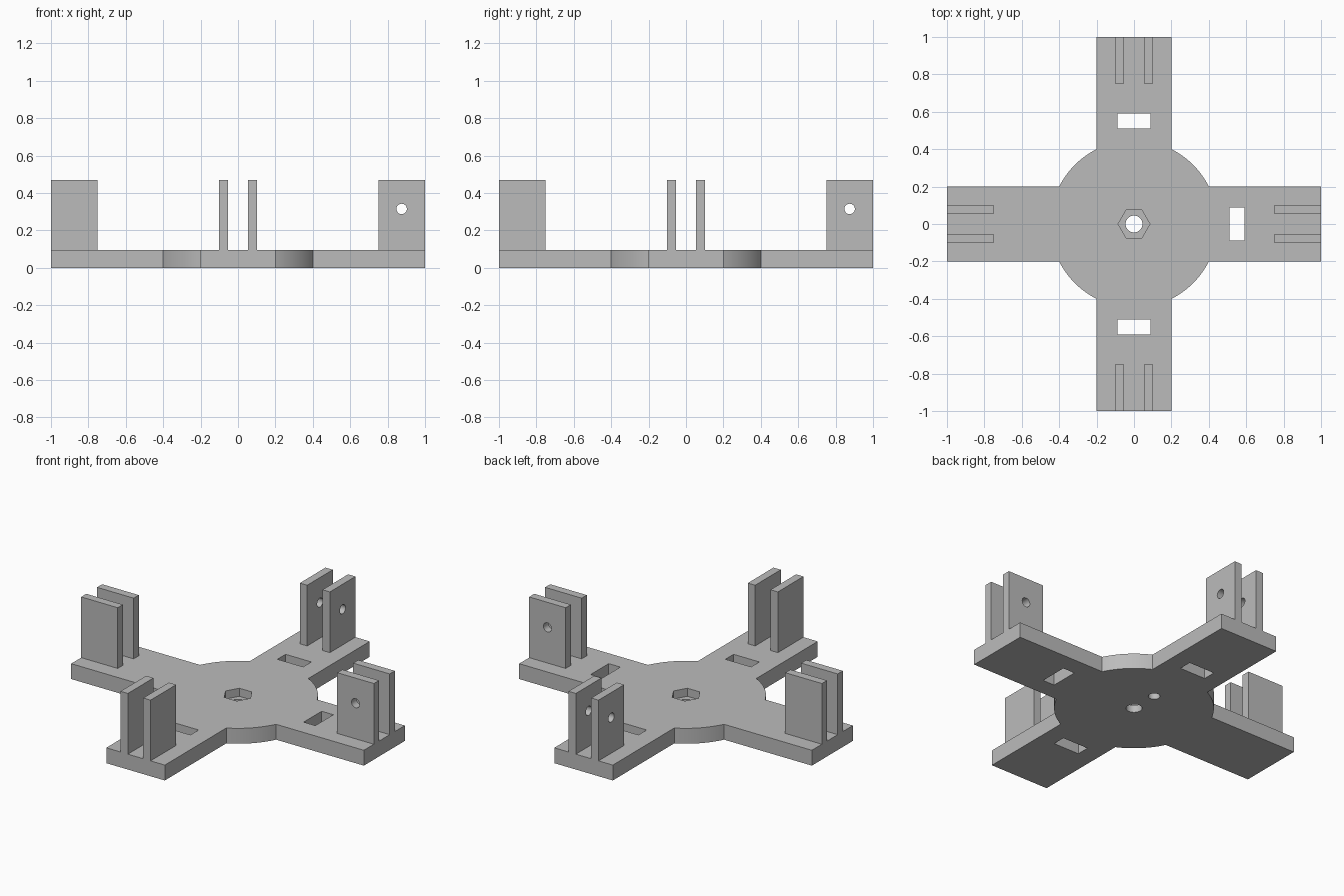
import bpy, bmesh, math
from mathutils import Matrix

cube = bpy.data.objects.get("Cube")
if cube:
    bpy.data.objects.remove(cube, do_unlink=True)

grey = bpy.data.materials.new("plain grey")
grey.use_nodes = True
GREY = (0.5, 0.5, 0.5, 1)
grey.diffuse_color = GREY
grey.node_tree.nodes["Principled BSDF"].inputs["Base Color"].default_value = GREY

PLATE_TOP = 0.095
ARM_HALF = 0.2
HUB_RADIUS = math.hypot(0.4, ARM_HALF)


def finish(name, bm):
    bmesh.ops.recalc_face_normals(bm, faces=bm.faces)
    mesh = bpy.data.meshes.new(name)
    bm.to_mesh(mesh)
    bm.free()
    obj = bpy.data.objects.new(name, mesh)
    mesh.materials.append(grey)
    bpy.context.collection.objects.link(obj)
    return obj


def prism(name, outline, z0, z1, matrix=Matrix()):
    bm = bmesh.new()
    face = bm.faces.new([bm.verts.new((x, y, z0)) for x, y in outline])
    side = bmesh.ops.extrude_face_region(bm, geom=[face])["geom"]
    top = [v for v in side if isinstance(v, bmesh.types.BMVert)]
    bmesh.ops.translate(bm, verts=top, vec=(0, 0, z1 - z0))
    bm.transform(matrix)
    return finish(name, bm)


def rect(x0, x1, y0, y1):
    return [(x0, y0), (x1, y0), (x1, y1), (x0, y1)]


def ring(radius, sides, x=0, y=0):
    turn = math.tau / sides
    return [(x + radius * math.cos(i * turn), y + radius * math.sin(i * turn))
            for i in range(sides)]


def cut(obj, cutter):
    mod = obj.modifiers.new("cut", "BOOLEAN")
    mod.operation, mod.solver, mod.object = "DIFFERENCE", "EXACT", cutter
    bpy.context.view_layer.objects.active = obj
    bpy.ops.object.modifier_apply(modifier=mod.name)
    bpy.data.objects.remove(cutter, do_unlink=True)


def smooth(obj):
    bpy.ops.object.select_all(action="DESELECT")
    obj.select_set(True)
    bpy.context.view_layer.objects.active = obj
    bpy.ops.object.shade_smooth_by_angle(angle=math.radians(30))


# Cross-shaped plate: four arms joined by arcs of the round hub
outline = []
start = math.atan2(ARM_HALF, 0.4)
span = math.pi / 2 - 2 * start
STEPS = 16
for k in range(4):
    quarter = k * math.pi / 2
    c, s = round(math.cos(quarter)), round(math.sin(quarter))
    for y in (-ARM_HALF, ARM_HALF):
        outline.append((c - s * y, s + c * y))
    for i in range(STEPS + 1):
        a = quarter + start + span * i / STEPS
        outline.append((HUB_RADIUS * math.cos(a), HUB_RADIUS * math.sin(a)))
plate = prism("base_plate", outline, 0, PLATE_TOP)

# Centre bolt hole, hexagonal nut pocket and blind hole underneath
cut(plate, prism("bolt_cutter", ring(0.045, 32), -0.1, 0.2))
cut(plate, prism("nut_cutter", ring(0.085, 6), 0.045, 0.2))
cut(plate, prism("blind_cutter", ring(0.033, 24, 0, 0.175), -0.1, 0.06))

# Slots through the arms and pairs of drilled lugs at their ends
names = ("left", "back", "right", "front")
for k, arm in enumerate(names):
    turn = Matrix.Rotation(k * math.pi / 2, 4, "Z")
    cut(plate, prism("slot_cutter", rect(0.51, 0.59, -0.088, 0.088), -0.1, 0.2, turn))
    for tag, y in (("a", 0.0525), ("b", -0.1025)):
        lug = prism(f"{arm}_lug_{tag}", rect(0.75, 1, y, y + 0.05), PLATE_TOP, 0.47, turn)
        drill = (turn @ Matrix.Translation((0.875, 0, 0.315))
                 @ Matrix.Rotation(math.pi / 2, 4, "X"))
        cut(lug, prism("drill_cutter", ring(0.028, 24), -0.3, 0.3, drill))
        smooth(lug)
smooth(plate)
